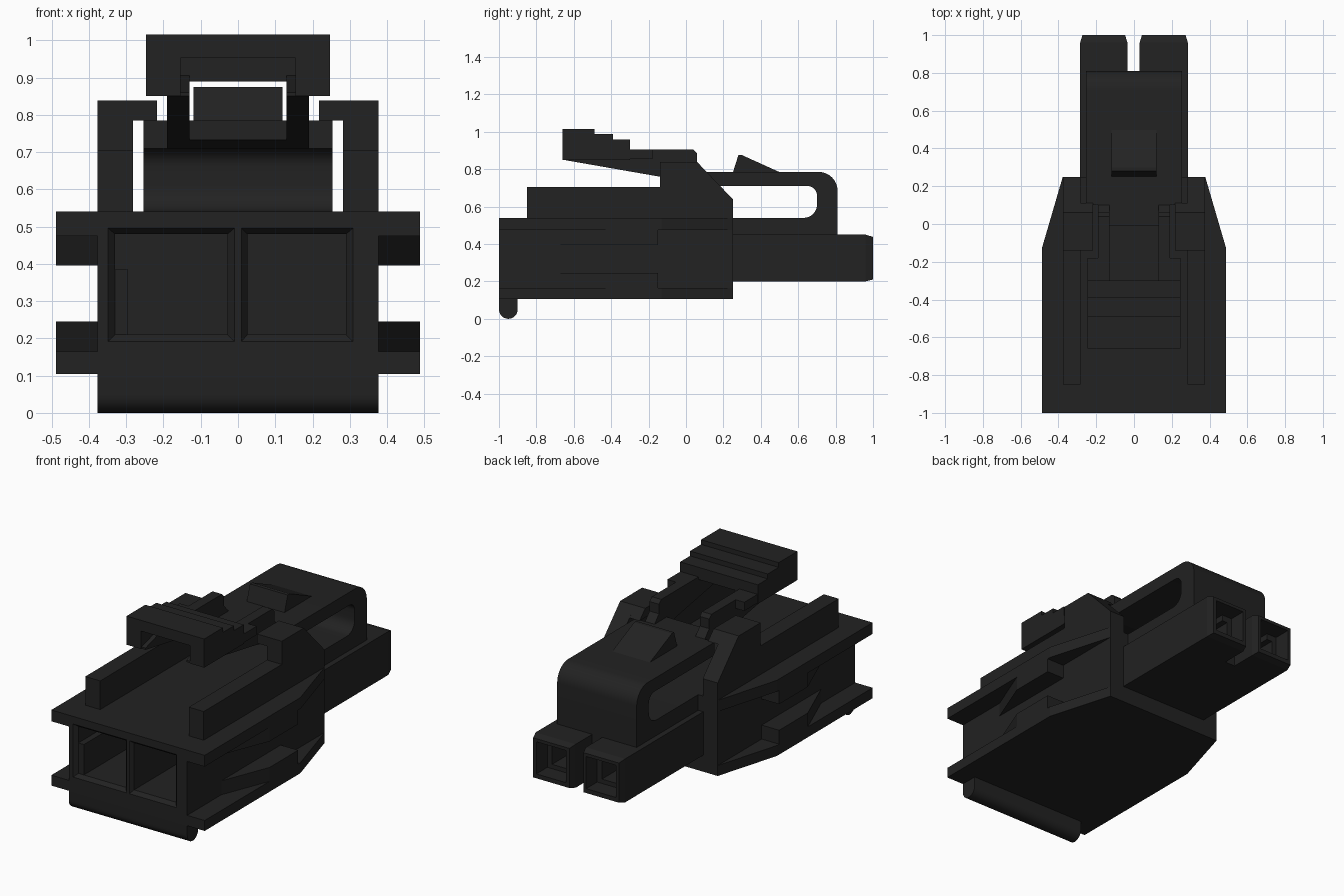
import bpy, bmesh, math

if "Cube" in bpy.data.objects:
    bpy.data.objects.remove(bpy.data.objects["Cube"])

plastic = bpy.data.materials.new("black plastic")
plastic.diffuse_color = (0.016, 0.016, 0.016, 1)
plastic.use_nodes = True
plastic.node_tree.nodes["Principled BSDF"].inputs["Base Color"].default_value = plastic.diffuse_color


def prism(name, pts, axis, lo, hi, mirror=False, end_pts=None):
    """Extrude a profile along an axis; end_pts gives a tapered far end."""
    place = {'X': lambda p, d: (d, p[0], p[1]),
             'Y': lambda p, d: (p[0], d, p[1]),
             'Z': lambda p, d: (p[0], p[1], d)}[axis]
    bm = bmesh.new()
    a = [bm.verts.new(place(p, lo)) for p in pts]
    b = [bm.verts.new(place(p, hi)) for p in (end_pts or pts)]
    bm.faces.new(a)
    bm.faces.new(b[::-1])
    for i in range(len(a)):
        j = (i + 1) % len(a)
        bm.faces.new((a[i], b[i], b[j], a[j]))
    bmesh.ops.recalc_face_normals(bm, faces=bm.faces)
    me = bpy.data.meshes.new(name)
    bm.to_mesh(me)
    bm.free()
    ob = bpy.data.objects.new(name, me)
    bpy.context.collection.objects.link(ob)
    me.materials.append(plastic)
    if mirror:
        apply(ob, ob.modifiers.new("mirror", 'MIRROR'))
    return ob


def apply(ob, mod):
    bpy.ops.object.select_all(action='DESELECT')
    bpy.context.view_layer.objects.active = ob
    ob.select_set(True)
    bpy.ops.object.modifier_apply(modifier=mod.name)


def cut(ob, *cutters):
    for c in cutters:
        m = ob.modifiers.new("cut", 'BOOLEAN')
        m.operation, m.solver, m.object = 'DIFFERENCE', 'EXACT', c
        apply(ob, m)
        bpy.data.objects.remove(c)


def smooth(ob):
    bpy.ops.object.select_all(action='DESELECT')
    bpy.context.view_layer.objects.active = ob
    ob.select_set(True)
    bpy.ops.object.shade_smooth_by_angle(angle=math.radians(30))


def rect(x0, x1, y0, y1):
    return [(x0, y0), (x1, y0), (x1, y1), (x0, y1)]


def arc(cx, cy, r, a0, a1, n=10):
    return [(cx + r * math.cos(math.radians(a0 + (a1 - a0) * i / n)),
             cy + r * math.sin(math.radians(a0 + (a1 - a0) * i / n))) for i in range(n + 1)]


# Housing core with two deep terminal pockets and bevelled mouths
housing = prism("housing", rect(-0.377, 0.377, 0.105, 0.54), 'Y', -1, 0.25)
left_pocket = [(-0.33, 0.48), (-0.028, 0.48), (-0.028, 0.21), (-0.295, 0.21),
               (-0.295, 0.385), (-0.33, 0.385)]
cut(housing,
    prism("left_mouth", rect(-0.35, -0.008, 0.19, 0.497), 'Y', -1.001, -0.98,
          end_pts=rect(-0.33, -0.028, 0.21, 0.48)),
    prism("right_mouth", rect(0.008, 0.31, 0.19, 0.497), 'Y', -1.001, -0.98,
          end_pts=rect(0.025, 0.29, 0.21, 0.48)),
    prism("left_pocket", left_pocket, 'Y', -1.1, 0.15),
    prism("right_pocket", rect(0.025, 0.29, 0.21, 0.48), 'Y', -1.1, 0.15))

# Side flanges, tapered at the back, with ramped ribs beside them
flange_plan = [(0.36, -1), (0.488, -1), (0.488, -0.13), (0.377, 0.25), (0.36, 0.25)]
rib_plan = [(0.36, -0.69), (0.377, -0.69), (0.488, -0.41), (0.488, -0.15), (0.36, -0.15)]
prism("upper_flange", flange_plan, 'Z', 0.475, 0.54, True)
prism("lower_flange", flange_plan, 'Z', 0.105, 0.165, True)
prism("upper_rib", rib_plan, 'Z', 0.395, 0.475, True)
prism("lower_rib", rib_plan, 'Z', 0.165, 0.245, True)

# Rounded foot under the front edge
foot = prism("foot", [(-1, 0.12)] + arc(-0.95, 0.05, 0.05, 180, 360, 14) + [(-0.9, 0.12)],
             'X', -0.377, 0.377)
smooth(foot)

# Rails and raised cheeks with inward lips over the latch
cheek = [(-0.85, 0.53), (0.25, 0.53), (0.25, 0.64), (0.06, 0.838), (-0.14, 0.838),
         (-0.14, 0.705), (-0.85, 0.705)]
prism("cheek_rail", cheek, 'X', 0.282, 0.377, True)
prism("cheek_lip", [(-0.14, 0.785), (0.11, 0.785), (0.06, 0.838), (-0.14, 0.838)],
      'X', 0.218, 0.285, True)

# Nose with two prongs, chamfered tips and contact holes
nose = prism("nose", rect(-0.285, 0.285, 0.2, 0.45), 'Y', 0.24, 0.96)
for s, x0, x1 in (("left", -0.285, -0.035), ("right", 0.03, 0.285)):
    tip = prism(s + "_nose_tip", rect(x0, x1, 0.2, 0.45), 'Y', 0.96, 1,
                end_pts=rect(x0 + 0.012, x1 - 0.012, 0.21, 0.438))
    cx = (x0 + x1) / 2
    for ob in (nose, tip):
        cut(ob,
            prism("mouth", rect(cx - 0.095, cx + 0.095, 0.235, 0.42), 'Y', 0.9, 1.1),
            prism("bore", rect(cx - 0.065, cx + 0.065, 0.26, 0.385), 'Y', 0.6, 1.1),
            prism("key", rect(cx - 0.03, cx + 0.03, 0.37, 0.42), 'Y', 0.7, 1.1))
cut(nose, prism("slot", rect(-0.035, 0.03, 0.1, 0.6), 'Y', 0.81, 1.1))

# Springy latch arch: one C-shaped profile
arch = ([(0.1, 0.785)] + arc(0.71, 0.685, 0.1, 90, 0) + [(0.81, 0.44), (0.2, 0.44), (0.2, 0.54)]
        + arc(0.63, 0.61, 0.07, -90, 0) + arc(0.65, 0.66, 0.05, 0, 90) + [(0.1, 0.71)])
smooth(prism("latch_arch", arch, 'X', -0.253, 0.253))
prism("latch_tongue", [(-0.01, 0.785), (0.11, 0.785), (0.11, 0.71), (0.09, 0.71), (-0.01, 0.733)],
      'X', -0.19, 0.19)
prism("latch_catch", [(0.25, 0.78), (0.28, 0.875), (0.30, 0.875), (0.51, 0.78)],
      'X', -0.12, 0.12)

# Latch lever: two sloped arms, side wings and a stepped thumb pad
arm = [(-0.655, 0.85), (-0.14, 0.76), (0.1, 0.71), (0.1, 0.785), (0.06, 0.83), (0.06, 0.885),
       (0.04, 0.905), (-0.5, 0.905), (-0.655, 0.86)]
prism("lever_arm", arm, 'X', 0.13, 0.19, True)
prism("lever_wing", rect(-0.31, -0.18, 0.855, 0.905), 'X', 0.13, 0.245, True)
pad = prism("thumb_pad", [(-0.66, 0.85), (-0.30, 0.85), (-0.30, 0.96), (-0.39, 0.96),
                          (-0.39, 0.988), (-0.49, 0.988), (-0.49, 1.015), (-0.66, 1.015)],
            'X', -0.247, 0.247)
cut(pad,
    prism("pad_channel", rect(-0.13, 0.13, 0.8, 0.89), 'Y', -0.7, -0.2),
    prism("pad_recess", rect(-0.155, 0.155, 0.8, 0.953), 'Y', -0.7, -0.5))
